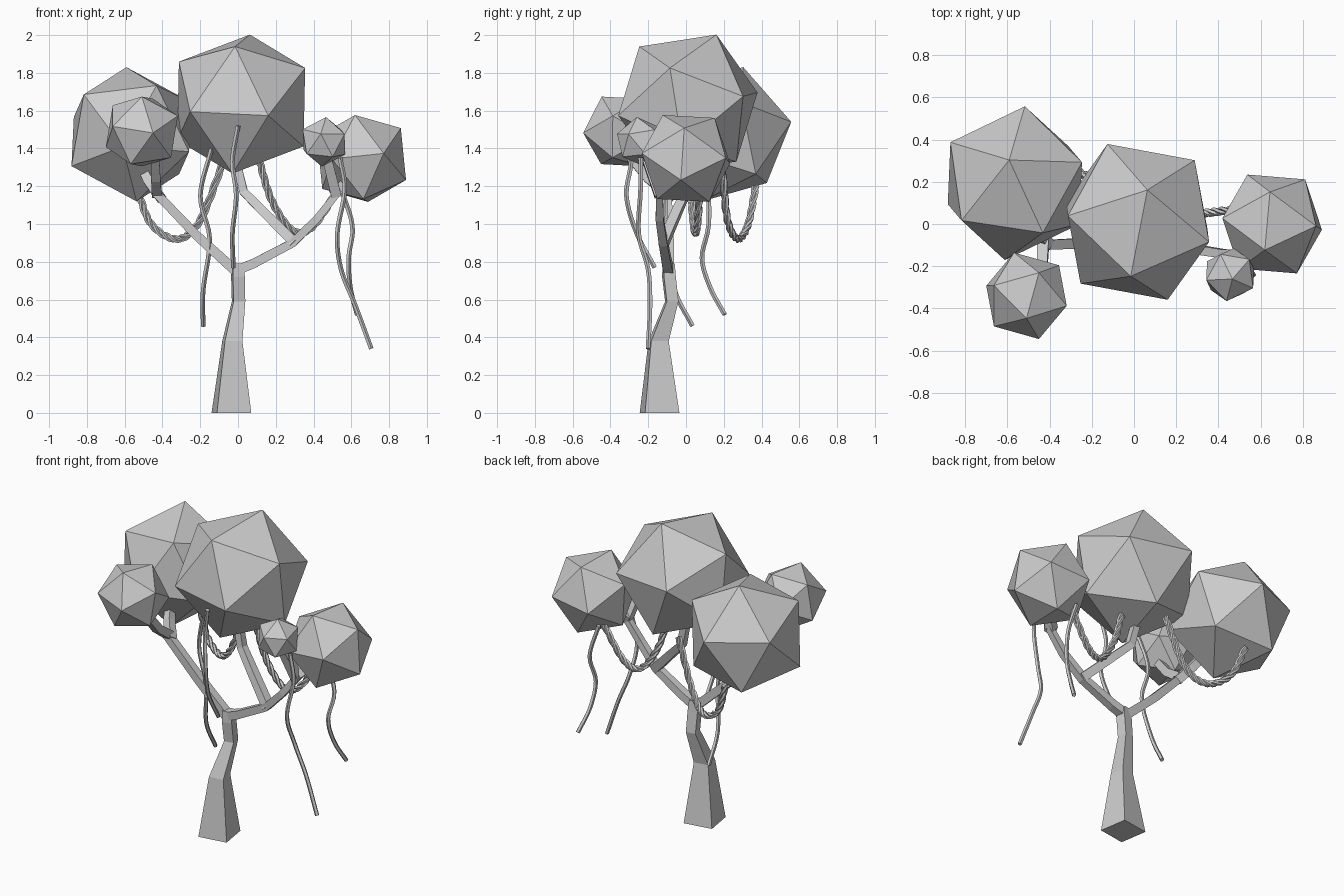
import bpy, bmesh
from math import cos, sin, pi, radians
from mathutils import Vector, Matrix

if "Cube" in bpy.data.objects:
    bpy.data.objects.remove(bpy.data.objects["Cube"])


def finish(name, bm):
    bmesh.ops.recalc_face_normals(bm, faces=bm.faces)
    me = bpy.data.meshes.new(name)
    bm.to_mesh(me)
    bm.free()
    ob = bpy.data.objects.new(name, me)
    bpy.context.collection.objects.link(ob)
    return ob


def frame(a, b):
    # Orthonormal frame from two directions
    x = Vector(a).normalized()
    z = x.cross(Vector(b)).normalized()
    return Matrix((x, z.cross(x), z)).transposed()


def leaf_ball(name, centre, r, a, b):
    # Icosahedron turned so that two neighbouring corners point along a and b
    bm = bmesh.new()
    bmesh.ops.create_icosphere(bm, subdivisions=1, radius=r)
    e = bm.edges[0] if not hasattr(bm.edges, "ensure_lookup_table") else None
    bm.edges.ensure_lookup_table()
    e = bm.edges[0]
    rot = frame(a, b) @ frame(e.verts[0].co, e.verts[1].co).transposed()
    for v in bm.verts:
        v.co = rot @ v.co + Vector(centre)
    return finish(name, bm)


def tangent(pts, i):
    return (pts[min(i + 1, len(pts) - 1)] - pts[max(i - 1, 0)]).normalized()


def side_axes(t):
    u = Vector((0, 1, 0)).cross(t).normalized()
    return u, t.cross(u)


def sweep(bm, pts, radii, sides=4, turn=pi / 4, level=False):
    # Sweep a regular polygon along a path; level keeps sections horizontal
    pts = [Vector(p) for p in pts]
    rings = []
    for i, p in enumerate(pts):
        u, w = side_axes(Vector((0, 0, 1)) if level else tangent(pts, i))
        rings.append([bm.verts.new(p + radii[i] * (u * cos(turn + 2 * pi * k / sides)
                                                   + w * sin(turn + 2 * pi * k / sides)))
                      for k in range(sides)])
    for r0, r1 in zip(rings, rings[1:]):
        for k in range(sides):
            n = (k + 1) % sides
            bm.faces.new((r0[k], r0[n], r1[n], r1[k]))
    bm.faces.new(rings[0][::-1])
    bm.faces.new(rings[-1])


def smooth_path(pts, steps):
    # Catmull-Rom curve through the points
    p = [Vector(q) for q in pts]
    p = [2 * p[0] - p[1]] + p + [2 * p[-1] - p[-2]]
    out = []
    for i in range(1, len(p) - 2):
        a, b, c, d = p[i - 1:i + 3]
        for s in range(steps):
            t = s / steps
            out.append(0.5 * (2 * b + (c - a) * t + (2 * a - 5 * b + 4 * c - d) * t * t
                              + (3 * b - a - 3 * c + d) * t ** 3))
    return out + [p[-2]]


# Foliage
leaf_ball("foliage_top", (.017, .01, 1.635), .40, (.046, .15, .365), (-.033, -.26, .305))
leaf_ball("foliage_back_left", (-.564, .193, 1.475), .373, (-.027, .11, .355), (-.251, -.173, .215))
leaf_ball("foliage_front_left", (-.509, -.34, 1.49), .213, (0, -.105, .182), (.06, -.205, -.014))
leaf_ball("foliage_right", (.654, 0, 1.347), .263, (-.01, .15, .212), (-.035, -.13, .228))
leaf_ball("foliage_front_right", (.455, -.24, 1.435), .133, (.011, -.02, .13), (-.015, -.12, .05))

# Trunk: tapering rotated square
bm = bmesh.new()
sweep(bm, [(-.035, -.14, 0), (-.03, -.145, .38), (.003, -.075, .59), (0, -.09, .72), (-.003, -.092, .79)],
      [.13, .066, .044, .045, .04], turn=pi / 4 + radians(9), level=True)
finish("trunk", bm)

# Branches
branches = {
    "branch_left": [(0, -.09, .74), (-.22, -.09, .94), (-.44, -.1, 1.17)],
    "branch_left_back": [(-.41, -.1, 1.14), (-.47, -.03, 1.22), (-.52, .06, 1.32)],
    "branch_left_front": [(-.43, -.09, 1.16), (-.435, -.2, 1.24), (-.44, -.3, 1.36)],
    "branch_right": [(-.02, -.09, .75), (.08, -.1, .79), (.29, -.12, .9), (.42, -.14, 1.03), (.54, -.14, 1.18)],
    "branch_middle": [(.3, -.12, .9), (.14, -.05, 1.06), (.03, 0, 1.17), (-.01, .01, 1.34)],
    "branch_right_outer": [(.51, -.14, 1.16), (.59, -.08, 1.24)],
    "branch_right_front": [(.52, -.14, 1.15), (.47, -.21, 1.35)],
}
for name, pts in branches.items():
    bm = bmesh.new()
    sweep(bm, pts, [.038 - .003 * i for i in range(len(pts))])
    finish(name, bm)

# Hanging vines
vines = {
    "vine_left": [(-.14, -.15, 1.4), (-.2, -.11, 1.15), (-.15, -.11, .92), (-.185, -.06, .65), (-.185, .035, .46)],
    "vine_centre": [(0, -.31, 1.52), (-.03, -.29, 1.33), (-.01, -.315, 1.15), (-.03, -.26, .95), (-.025, -.165, .77)],
    "vine_front_right": [(.54, -.24, 1.35), (.565, -.24, 1.18), (.525, -.25, .95), (.545, -.2, .76),
                         (.62, -.19, .57), (.705, -.2, .34)],
    "vine_right": [(.54, .12, 1.2), (.605, .12, .99), (.585, .085, .82), (.595, .13, .66), (.63, .205, .52)],
}
for name, pts in vines.items():
    path = smooth_path(pts, 5)
    bm = bmesh.new()
    sweep(bm, path, [.013] * len(path), sides=5)
    finish(name, bm)

# Twisted rope vines slung between the foliage
ropes = {
    "rope_left": [(-.54, .37, 1.2), (-.46, .33, 1.0), (-.32, .275, .92), (-.2, .22, 1.02), (-.08, .19, 1.32)],
    "rope_right": [(.11, .02, 1.34), (.18, .03, 1.12), (.29, .045, .965), (.4, .06, .99), (.54, .075, 1.2)],
}
for name, pts in ropes.items():
    path = smooth_path(pts, 12)
    bm = bmesh.new()
    for s in range(3):
        strand = []
        for i, p in enumerate(path):
            u, w = side_axes(tangent(path, i))
            a = i * .6 + s * 2 * pi / 3
            strand.append(p + .011 * (u * cos(a) + w * sin(a)))
        sweep(bm, strand, [.011] * len(strand), sides=5)
    finish(name, bm)
